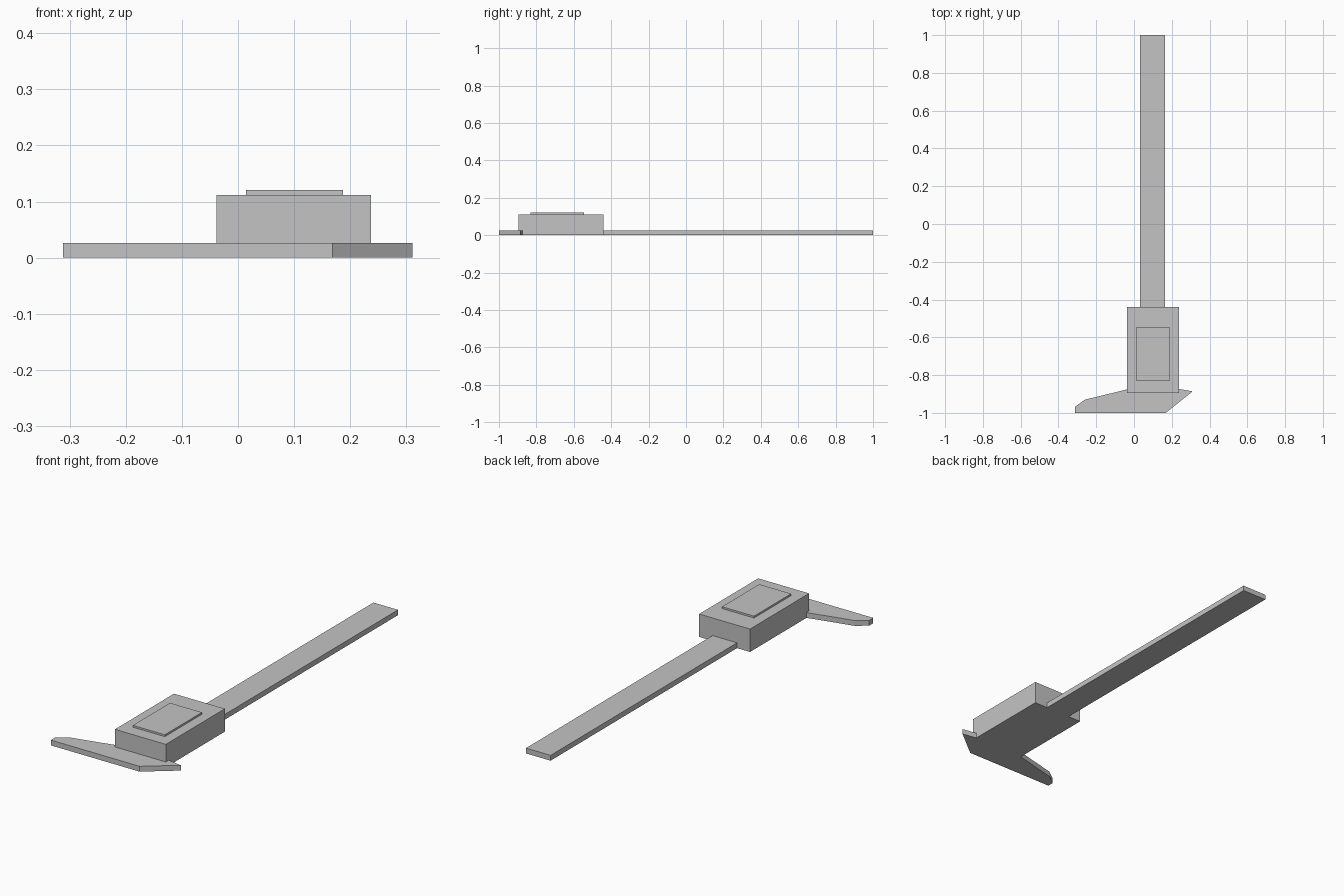
import bpy
import bmesh

cube = bpy.data.objects.get("Cube")
if cube:
    bpy.data.objects.remove(cube, do_unlink=True)

# One flat grey for the whole tool
GREY = (0.55, 0.55, 0.55, 1.0)
grey = bpy.data.materials.new("plain_grey")
grey.use_nodes = True
grey.diffuse_color = GREY
grey.node_tree.nodes["Principled BSDF"].inputs["Base Color"].default_value = GREY


def plate(name, outline, bottom, top):
    """Extrude a flat outline from bottom to top."""
    bm = bmesh.new()
    base = bm.faces.new([bm.verts.new((x, y, bottom)) for x, y in outline])
    result = bmesh.ops.extrude_face_region(bm, geom=[base], use_keep_orig=True)
    raised = [v for v in result["geom"] if isinstance(v, bmesh.types.BMVert)]
    bmesh.ops.translate(bm, verts=raised, vec=(0, 0, top - bottom))
    bmesh.ops.recalc_face_normals(bm, faces=bm.faces)
    mesh = bpy.data.meshes.new(name)
    bm.to_mesh(mesh)
    bm.free()
    mesh.materials.append(grey)
    obj = bpy.data.objects.new(name, mesh)
    bpy.context.collection.objects.link(obj)
    return obj


def block(name, x0, x1, y0, y1, bottom, top):
    return plate(name, [(x0, y0), (x1, y0), (x1, y1), (x0, y1)], bottom, top)


THICK = 0.026
BODY_TOP = 0.112

# Long flat ruler beam
block("beam", 0.032, 0.165, -0.89, 1.0, 0, THICK)

# Display housing with a raised screen
block("housing", -0.038, 0.237, -0.896, -0.44, 0, BODY_TOP)
block("screen", 0.014, 0.187, -0.832, -0.545, BODY_TOP, 0.121)

# Jaw plate: long tapered jaw on one side, short point on the other
jaw = [(-0.312, -1.0), (0.168, -1.0), (0.311, -0.886), (0.235, -0.873),
       (-0.038, -0.876), (-0.26, -0.93), (-0.312, -0.968)]
plate("jaw", jaw, 0, THICK)
